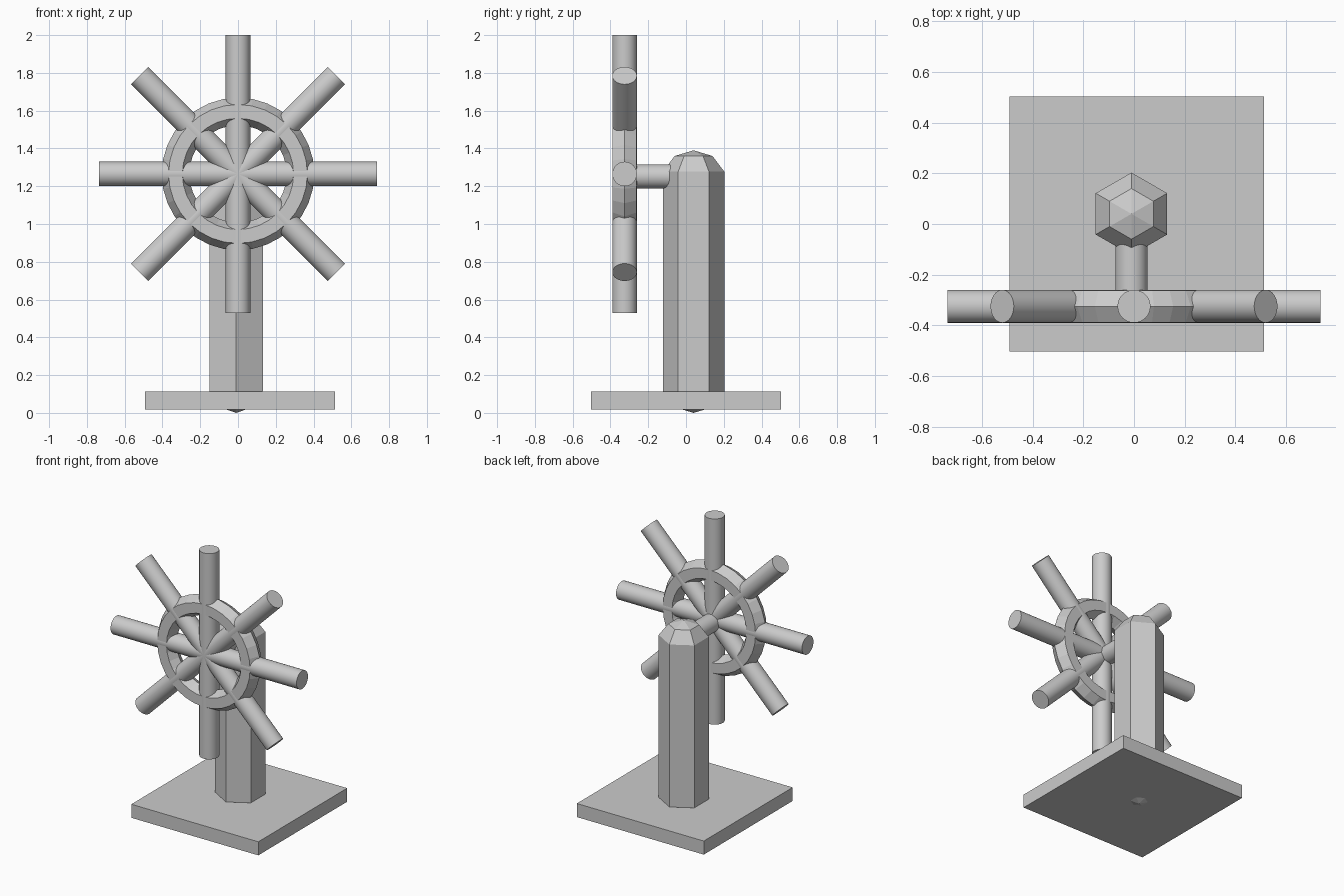
import bpy, bmesh, math
from mathutils import Vector

if "Cube" in bpy.data.objects:
    bpy.data.objects.remove(bpy.data.objects["Cube"])

WHEEL = Vector((0.0, -0.325, 1.265))


def mesh_object(name, verts, faces):
    me = bpy.data.meshes.new(name)
    me.from_pydata(verts, [], faces)
    bm = bmesh.new()
    bm.from_mesh(me)
    bmesh.ops.recalc_face_normals(bm, faces=bm.faces)
    bm.to_mesh(me)
    bm.free()
    ob = bpy.data.objects.new(name, me)
    bpy.context.collection.objects.link(ob)
    return ob


def rod(name, centre, radius, length, rotation):
    bpy.ops.mesh.primitive_cylinder_add(vertices=32, radius=radius, depth=length,
                                        location=centre, rotation=rotation)
    bpy.context.object.name = name
    bpy.ops.object.shade_smooth_by_angle(angle=math.radians(30))


# square base plate
bpy.ops.mesh.primitive_cube_add(size=1, location=(0.01, 0, 0.0655))
base = bpy.context.object
base.name = "base_plate"
base.scale = (1.005, 1.005, 0.097)

# six-sided post, tapering to a point at both ends
cx, cy = -0.01, 0.04
rings = [(0.1, 0.03), (0.163, 0.115), (0.163, 1.277), (0.1, 1.36)]
verts, faces = [], []
for r, z in rings:
    for i in range(6):
        a = math.radians(90 + 60 * i)
        verts.append((cx + r * math.cos(a), cy + r * math.sin(a), z))
verts += [(cx, cy, 0.0), (cx, cy, 1.39)]
for i in range(6):
    j = (i + 1) % 6
    for k in range(0, 18, 6):
        faces.append((k + i, k + j, k + 6 + j, k + 6 + i))
    faces += [(24, j, i), (25, 18 + i, 18 + j)]
mesh_object("post", verts, faces)

# axle from the wheel into the post
rod("axle", (-0.01, -0.155, 1.252), 0.064, 0.31, (math.pi / 2, 0, 0))

# four full-length rods make eight spokes
for i in range(4):
    rod(f"spoke_{i + 1}", WHEEL, 0.065, 1.472, (0, i * math.pi / 4, 0))

# faceted wheel rim with a six-sided section
bpy.ops.mesh.primitive_torus_add(major_segments=32, minor_segments=6,
                                 major_radius=0.331, minor_radius=0.073,
                                 location=WHEEL, rotation=(math.pi / 2, 0, 0))
bpy.context.object.name = "wheel_rim"
bpy.ops.object.shade_flat()
